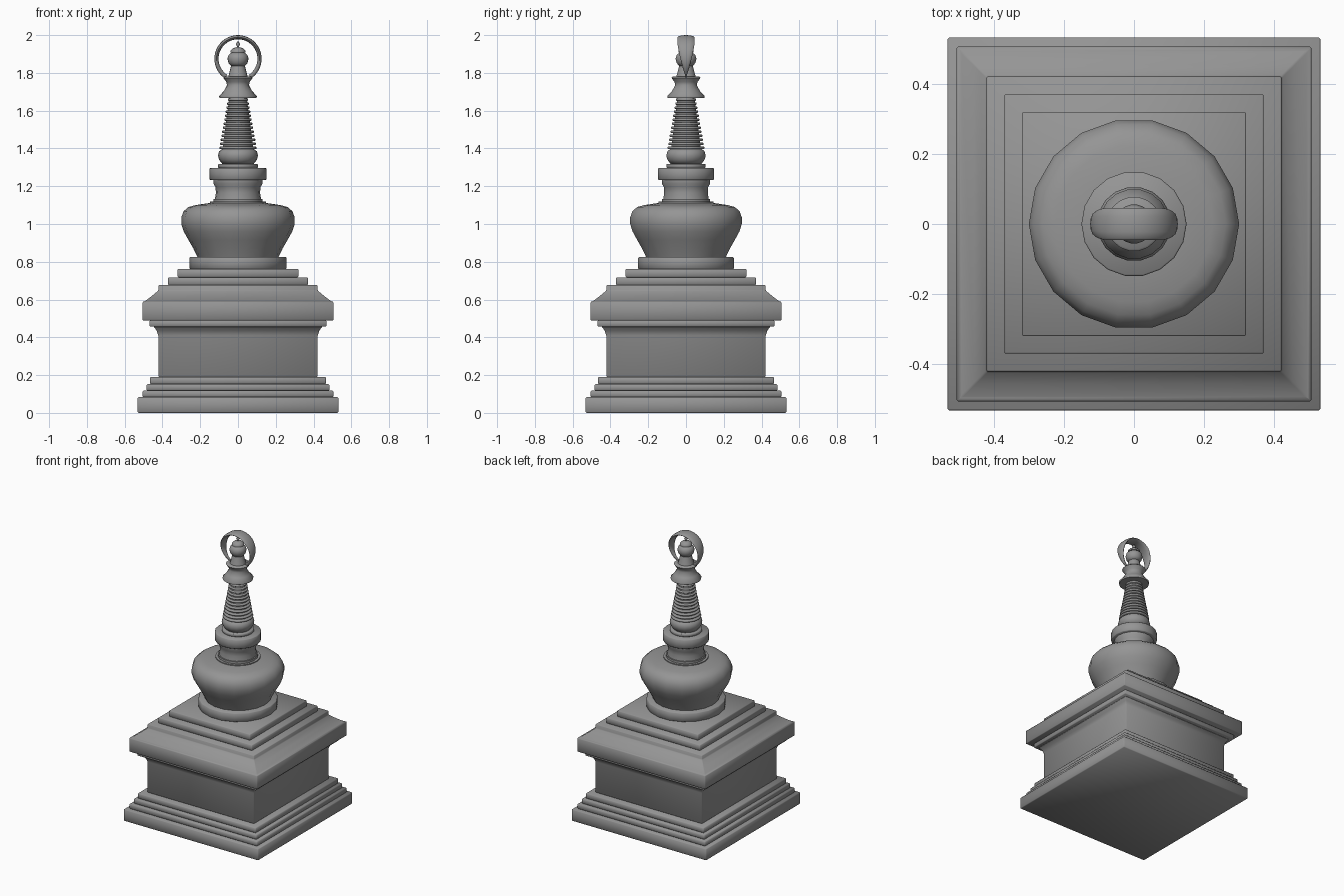
import bpy, bmesh, math
from mathutils import Vector

if "Cube" in bpy.data.objects:
    bpy.data.objects.remove(bpy.data.objects["Cube"])

stone = bpy.data.materials.new("grey_stone")
stone.use_nodes = True
GREY = (0.3, 0.3, 0.3, 1)
stone.diffuse_color = GREY
stone.node_tree.nodes["Principled BSDF"].inputs["Base Color"].default_value = GREY


def finish(bm, name, bevel=0, angle=60):
    """Soften hard edges, shade smooth and link the part."""
    bmesh.ops.recalc_face_normals(bm, faces=bm.faces)
    if bevel:
        hard = [e for e in bm.edges if e.calc_face_angle(0) > math.radians(50)]
        bmesh.ops.bevel(bm, geom=hard, offset=bevel, segments=1, affect='EDGES')
    mesh = bpy.data.meshes.new(name)
    bm.to_mesh(mesh)
    bm.free()
    mesh.materials.append(stone)
    ob = bpy.data.objects.new(name, mesh)
    bpy.context.collection.objects.link(ob)
    bpy.ops.object.select_all(action='DESELECT')
    ob.select_set(True)
    bpy.context.view_layer.objects.active = ob
    bpy.ops.object.shade_smooth_by_angle(angle=math.radians(angle))
    return ob


def skin(bm, loops):
    """Bridge successive closed loops of points and cap both ends."""
    rows = [[bm.verts.new(p) for p in loop] for loop in loops]
    for a, b in zip(rows, rows[1:]):
        for i in range(len(a)):
            j = (i + 1) % len(a)
            bm.faces.new((a[i], a[j], b[j], b[i]))
    bm.faces.new(rows[0][::-1])
    bm.faces.new(rows[-1])


def stack(name, profile, sides=18, bevel=0.0):
    """Solid from (half width, height) pairs; four sides gives a square plan."""
    square = sides == 4
    scale, turn = (math.sqrt(2), math.pi / 4) if square else (1, 0)
    bm = bmesh.new()
    skin(bm, [[(r * scale * math.cos(turn + math.tau * i / sides),
                r * scale * math.sin(turn + math.tau * i / sides), z)
               for i in range(sides)] for r, z in profile])
    return finish(bm, name, bevel)


# Square plinth with its steps
stack("plinth", [(.532, 0), (.532, .083)], 4, .005)
for i, (w, z0, z1) in enumerate([(.505, .083, .118), (.485, .118, .152),
                                 (.466, .152, .19)]):
    stack(f"plinth_step_{i + 1}", [(w, z0), (w, z1)], 4, .005)

# Square body with flared top, and cornice
stack("body", [(.422, .19), (.422, .41), (.43, .435), (.447, .457)], 4, .004)
stack("cornice_fillet", [(.468, .457), (.468, .49)], 4, .004)
stack("cornice", [(.506, .49), (.506, .587), (.492, .592), (.455, .62),
                  (.421, .648), (.421, .677)], 4, .004)
stack("upper_step_1", [(.37, .677), (.37, .718)], 4, .004)
stack("upper_step_2", [(.32, .718), (.32, .762)], 4, .004)

# Round dome
stack("dome_base", [(.257, .762), (.257, .824)], bevel=.004)
stack("dome", [(.214, .824), (.237, .872), (.262, .915), (.287, .96), (.3, 1.0),
               (.3, 1.035), (.288, 1.068), (.262, 1.09), (.225, 1.1),
               (.145, 1.112)])

# Neck and disc
stack("neck_step", [(.147, 1.1), (.147, 1.118), (.13, 1.118), (.13, 1.133)])
stack("neck", [(.122, 1.133), (.117, 1.165), (.119, 1.195), (.13, 1.214),
               (.13, 1.232)])
stack("disc", [(.15, 1.232), (.15, 1.297)], bevel=.004)
stack("disc_cap", [(.105, 1.297), (.105, 1.318)], bevel=.003)
stack("spire_foot", [(.083, 1.318), (.1, 1.34), (.106, 1.362), (.1, 1.385),
                     (.08, 1.4)])

# Spire: a tapering core with stacked rings
stack("spire_core", [(.082, 1.39), (.045, 1.68)])
RINGS = 13
for i in range(RINGS):
    t = i / (RINGS - 1)
    r, z = .099 - .045 * t, 1.397 + .255 * t
    stack(f"spire_ring_{i + 1}", [(r - .004, z), (r, z + .003),
                                  (r, z + .01), (r - .004, z + .013)])

# Canopy and finial
stack("canopy", [(.098, 1.667), (.1, 1.677), (.075, 1.704), (.058, 1.735),
                 (.062, 1.752), (.078, 1.774), (.072, 1.78)])
stack("finial_stem", [(.052, 1.78), (.046, 1.8), (.037, 1.836)])
stack("finial_bulb", [(.036, 1.836), (.05, 1.852), (.056, 1.875),
                      (.05, 1.895), (.034, 1.908)])
stack("finial_cap", [(.04, 1.908), (.04, 1.918), (.026, 1.931), (.008, 1.936)])
stack("finial_tip", [(.003, 1.936), (.012, 1.951), (.002, 1.968)], 8)

# Crescent hoop around the finial, narrowing towards its ends
bm = bmesh.new()
loops = []
for i in range(37):
    s = i / 36
    a = math.radians(-57 + 294 * s)
    taper = max(.04, min(1, math.sin(math.pi * s) * 1.15))
    centre = Vector((math.cos(a), 0, math.sin(a)))
    loop = []
    for k in range(12):
        b = math.tau * k / 12
        p = centre * (.114 + .011 * math.cos(b)) + Vector((0, .045 * taper * math.sin(b), 1.875))
        loop.append(p)
    loops.append(loop)
skin(bm, loops)
finish(bm, "crescent_hoop")
